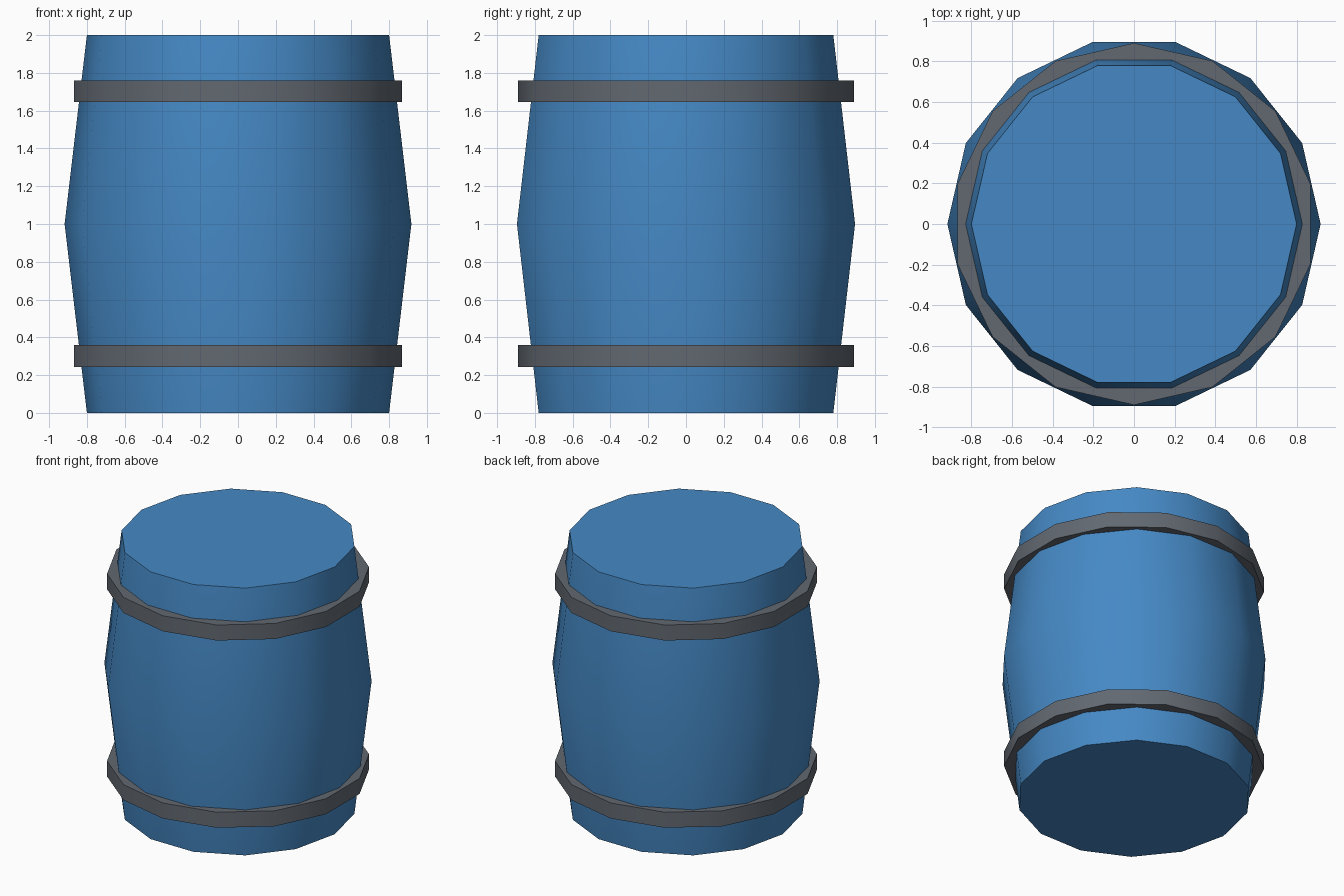
import bpy, bmesh, math

if "Cube" in bpy.data.objects:
    bpy.data.objects.remove(bpy.data.objects["Cube"])

SIDES = 14


def material(name, color):
    m = bpy.data.materials.new(name)
    m.diffuse_color = (*color, 1.0)
    m.use_nodes = True
    m.node_tree.nodes["Principled BSDF"].inputs["Base Color"].default_value = m.diffuse_color
    return m


blue = material("barrel_blue", (0.06, 0.25, 0.56))
grey = material("hoop_grey", (0.122, 0.14, 0.165))


def lathe(name, profile, mat, turn=0.0, closed=False):
    """Spin (radius, z) points around z; closed loops the profile, otherwise ends are capped."""
    bm = bmesh.new()
    rings = []
    for r, z in profile:
        angles = [turn + 2 * math.pi * i / SIDES for i in range(SIDES)]
        rings.append([bm.verts.new((r * math.cos(a), r * math.sin(a), z)) for a in angles])
    pairs = list(zip(rings, rings[1:]))
    if closed:
        pairs.append((rings[-1], rings[0]))
    else:
        bm.faces.new(rings[0][::-1])
        bm.faces.new(rings[-1])
    for low, high in pairs:
        for i in range(SIDES):
            j = (i + 1) % SIDES
            bm.faces.new((low[i], low[j], high[j], high[i]))
    bmesh.ops.recalc_face_normals(bm, faces=bm.faces)
    mesh = bpy.data.meshes.new(name)
    bm.to_mesh(mesh)
    bm.free()
    mesh.materials.append(mat)
    obj = bpy.data.objects.new(name, mesh)
    bpy.context.collection.objects.link(obj)
    bpy.ops.object.select_all(action='DESELECT')
    obj.select_set(True)
    bpy.context.view_layer.objects.active = obj
    bpy.ops.object.shade_smooth_by_angle(angle=math.radians(30))
    return obj


# Bulging body
lathe("barrel_body", [(0.80, 0.0), (0.918, 1.0), (0.80, 2.0)], blue)

# Hoops, turned half a side against the body
for name, z in (("lower_hoop", 0.302), ("upper_hoop", 1.703)):
    h = 0.058
    lathe(name, [(0.80, z - h), (0.89, z - h), (0.89, z + h), (0.80, z + h)],
          grey, turn=math.pi / SIDES, closed=True)
